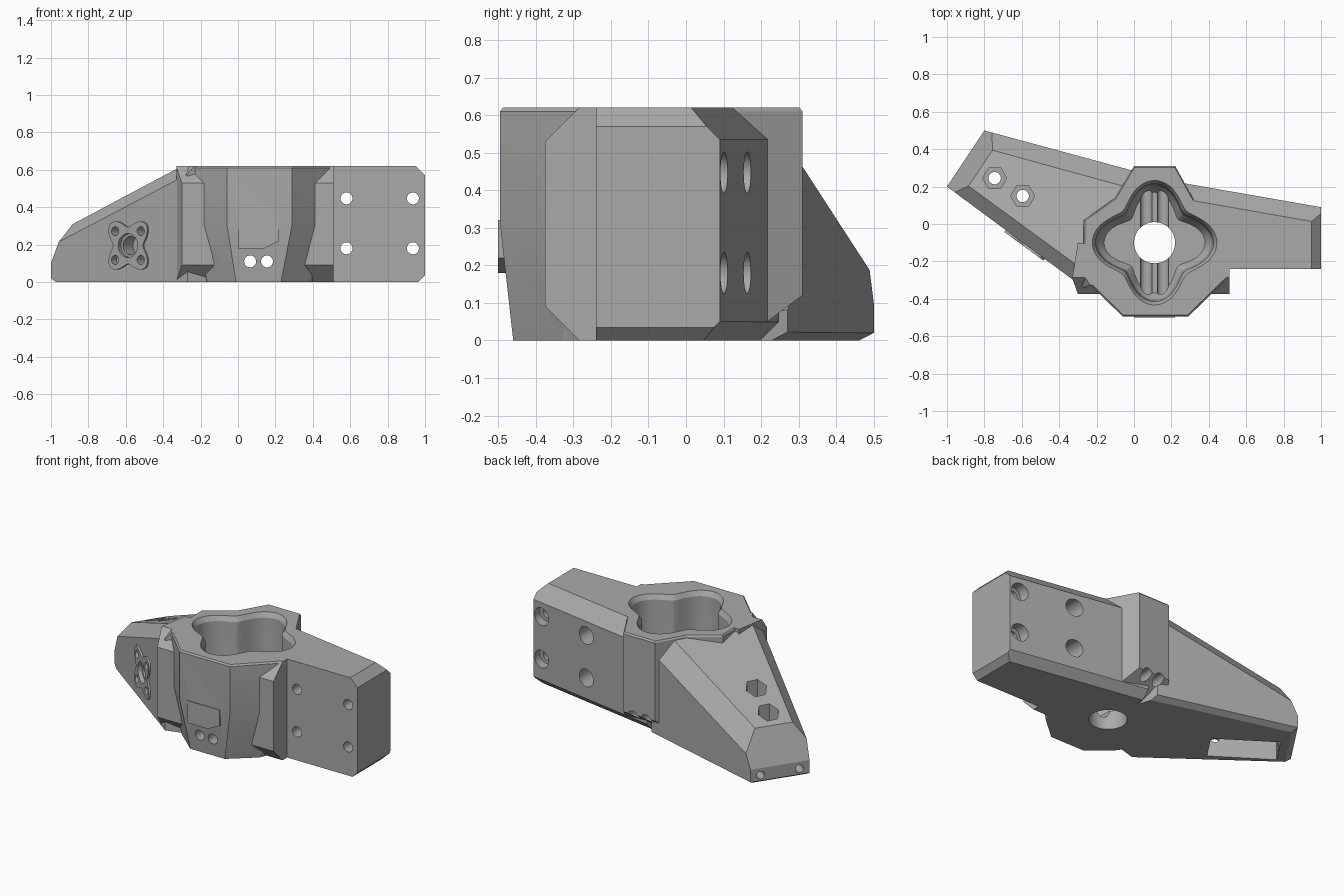
import bpy, bmesh
from math import sin, cos, pi, radians
from mathutils import Vector

cube = bpy.data.objects.get("Cube")
if cube:
    bpy.data.objects.remove(cube)

grey = bpy.data.materials.new("plain grey")
grey.use_nodes = True
grey.diffuse_color = (0.4, 0.4, 0.4, 1)
grey.node_tree.nodes["Principled BSDF"].inputs["Base Color"].default_value = grey.diffuse_color


def loft(name, rings, cuts=()):
    """Closed solid through matching rings of 3D points, trimmed by (point, normal) planes."""
    bm = bmesh.new()
    loops = [[bm.verts.new(p) for p in ring] for ring in rings]
    n = len(loops[0])
    for a, b in zip(loops, loops[1:]):
        for i in range(n):
            j = (i + 1) % n
            bm.faces.new((a[i], a[j], b[j], b[i]))
    bm.faces.new(loops[0][::-1])
    bm.faces.new(loops[-1])
    for point, normal in cuts:
        bmesh.ops.bisect_plane(bm, geom=bm.verts[:] + bm.edges[:] + bm.faces[:],
                               plane_co=point, plane_no=normal, clear_outer=True)
        bmesh.ops.holes_fill(bm, edges=[e for e in bm.edges if e.is_boundary], sides=0)
    bmesh.ops.recalc_face_normals(bm, faces=bm.faces[:])
    mesh = bpy.data.meshes.new(name)
    bm.to_mesh(mesh)
    bm.free()
    mesh.materials.append(grey)
    obj = bpy.data.objects.new(name, mesh)
    bpy.context.collection.objects.link(obj)
    return obj


def level(outline, z):
    return [(x, y, z) for x, y in outline]


def prism(name, outline, z0, z1, cuts=()):
    return loft(name, [level(outline, z0), level(outline, z1)], cuts)


def rod(name, start, direction, depth, radius, sides=32, lobes=0.0):
    """Straight bar of round, polygonal or four-lobed section."""
    d = Vector(direction).normalized()
    u = Vector((0, 0, 1)).cross(d) if abs(d.z) < 0.9 else Vector((1, 0, 0))
    u.normalize()
    v = d.cross(u)
    ring = []
    for i in range(sides):
        t = 2 * pi * i / sides
        r = radius - lobes * cos(4 * t)
        ring.append(Vector(start) + r * (u * cos(t) + v * sin(t)))
    return loft(name, [ring, [p + d * depth for p in ring]])


def combine(target, tool, operation):
    mod = target.modifiers.new("combine", 'BOOLEAN')
    mod.operation, mod.object, mod.solver = operation, tool, 'EXACT'
    bpy.context.view_layer.objects.active = target
    bpy.ops.object.modifier_apply(modifier=mod.name)
    bpy.data.objects.remove(tool)


TOP = 0.62
along = Vector((-0.83, 0.555, 0))          # direction of the sloping arm
side_out = Vector((-0.59, -0.807, 0))      # normal of its front wall
back_out = Vector((0.265, 0.964, 0))       # normal of its back wall
slope = Vector((along.x * 0.43, along.y * 0.43, 1))

# Hub: upright above, tapering in at the lower front
hub_top = [(0, .31), (.22, .31), (.32, .13), (.44, .05), (.5, -.05), (.5, -.29),
           (.29, -.495), (-.06, -.495), (-.27, -.29), (-.27, .02), (-.1, .14)]
hub_low = list(hub_top)
hub_low[5:9] = [(.38, -.33), (.23, -.46), (-.01, -.46), (-.16, -.33)]
rim = [(.11 + (x - .11) * .98, -.1 + (y + .1) * .98) for x, y in hub_top]
body = loft("mount_body", [level(hub_low, 0), level(hub_top, .31),
                           level(hub_top, TOP - .01), level(rim, TOP)],
            [((0, .31, .12), (0, .6, -.8))])

# Shoulder ribs on both sides of the hub
shoulders = prism("shoulders", [(-.33, -.29), (-.3, -.375), (.51, -.375), (.51, -.2), (-.3, -.1)],
                  0, TOP, [((0, -.375, .53), (0, -1, 1)), ((0, -.375, .09), (0, -1, -1))])

# Upright clamp arm with chamfered end and back
clamp_arm = prism("clamp_arm", [(.1, -.24), (1, -.24), (1, .09), (.1, .247)], 0, TOP,
                  [((1, 0, .57), (1, 0, 1)), ((1, 0, .035), (1, 0, -1)),
                   ((1, .09, .535), (.175, 1, 1)), ((1, .09, .05), (.175, 1, -1))])

# Sloping arm
start = Vector((-.33, -.27, TOP))
sloping_arm = prism("sloping_arm", [(-1, .2), (-.8, .5), (.05, .27), (.2, -.2), (-.27, -.34)], 0, TOP,
                    [(start, slope),
                     ((-.31, -.31, .555), side_out + slope.normalized()),
                     ((-.09, .305, .47), back_out + slope.normalized()),
                     ((-1, .2, .1), along + Vector((0, 0, .45))),
                     ((-.8, .5, .02), along * .6 + Vector((0, 0, -1))),
                     ((-.8, .5, .02), back_out * .6 + Vector((0, 0, -1)))])

# Raised four-lobed pad on the sloping arm and a small plate on the hub front
pad = Vector((-.58, -.107, .195))
pad_plate = rod("lobed_pad", pad - side_out * .03, side_out, .045, .132, 64, .033)
front_plate = prism("front_plate", [(0, -.5), (.22, -.5), (.22, -.45), (0, -.45)], .18, .32,
                    [((.14, -.5, .18), (.5, 0, -1))])

for part in (shoulders, clamp_arm, sloping_arm, pad_plate, front_plate):
    combine(body, part, 'UNION')


def cut(tool):
    combine(body, tool, 'DIFFERENCE')


# Cross-shaped hub pocket with a chamfered rim and a rounded floor edge
def cross_ring(grow, z):
    ring = []
    for i in range(96):
        t = 2 * pi * i / 96
        wave = (1 + cos(4 * t)) / 2
        r = .222 + .093 * wave ** .85 + grow
        ring.append((.11 + r * cos(t), -.1 + r * sin(t), z))
    return ring


cut(loft("hub_pocket", [cross_ring(-.045, .12), cross_ring(-.01, .17), cross_ring(-.002, .3),
                        cross_ring(0, .59), cross_ring(.018, TOP), cross_ring(.018, TOP + .05)]))
cut(rod("centre_bore", (.11, -.1, -.05), (0, 0, 1), .4, .11, 48))

# Twin channels running through the hub from front to back
for x in (.065, .155):
    cut(rod("channel", (x, -.6, .11), (0, 1, 0), 1.2, .032))

# Bolt holes with wide recesses in the back of the clamp arm
for x in (.58, .935):
    for z in (.18, .447):
        cut(rod("bolt_hole", (x, -.4, z), (0, 1, 0), .9, .032))
        cut(rod("bolt_recess", (x, .02 if x < .7 else .04, z), (0, 1, 0), .4, .055))

# Hexagonal nut recesses and the slot beneath them
for x, y, z in ((-.745, .245, .24), (-.595, .15, .3)):
    cut(rod("nut_recess", (x, y, z), (0, 0, 1), .5, .064, 6))
    cut(rod("nut_bore", (x, y, .05), (0, 0, 1), .4, .033, 24))
mid, across = Vector((-.7, .14, 0)), Vector((.555, .83, 0))
corners = [mid + along * a * .2 + across * b * .1 for a, b in ((-1, -1), (1, -1), (1, 1), (-1, 1))]
cut(prism("slot_below", [(p.x, p.y) for p in corners], -.05, .13))

# Pad bore and screw holes
cut(rod("pad_bore", pad + side_out * .05, -side_out, .15, .05))
cut(rod("pad_recess", pad + side_out * .05, -side_out, .06, .064))
face_dir = Vector((.807, -.59, 0))
for a in (-.085, .085):
    for b in (-.077, .077):
        hole = pad + face_dir * a + Vector((0, 0, b))
        cut(rod("pad_screw", hole + side_out * .05, -side_out, .1, .024, 20))

# Screw holes in the end of the sloping arm
for t in (.17, .83):
    p = Vector((-1, .2, .055)).lerp(Vector((-.8, .5, .055)), t)
    cut(rod("end_screw", p + along * .05, -along, .14, .024, 20))

bpy.ops.object.select_all(action='DESELECT')
body.select_set(True)
bpy.context.view_layer.objects.active = body
bpy.ops.object.shade_smooth_by_angle(angle=radians(18))
